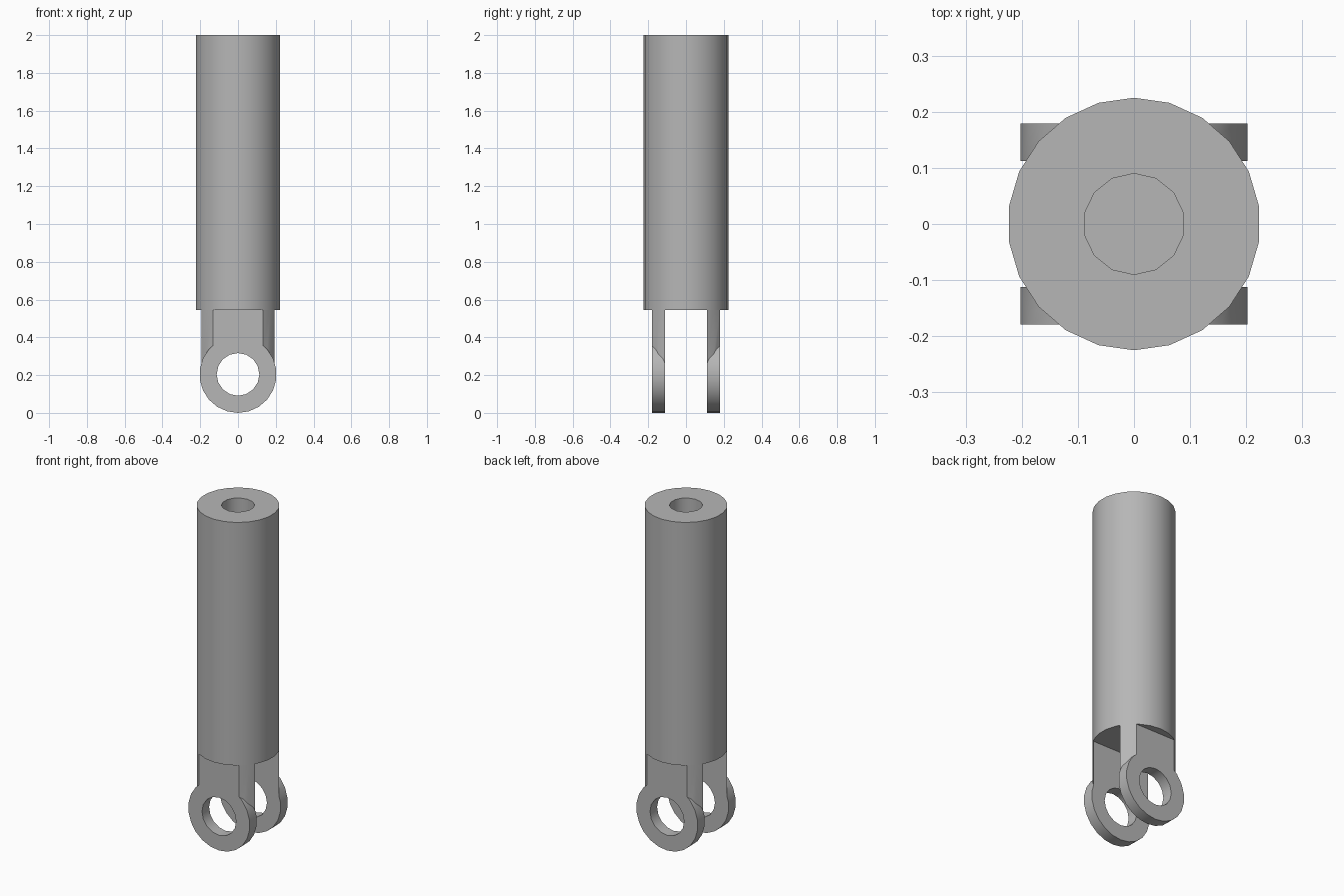
import bpy
from math import pi

cube = bpy.data.objects.get("Cube")
if cube:
    bpy.data.objects.remove(cube, do_unlink=True)

TOP, SHOULDER, RADIUS = 2.0, 0.545, 0.225
EYE_Z, EYE_RADIUS, HOLE_RADIUS = 0.204, 0.204, 0.113
LUG_Y, LUG_THICK = 0.146, 0.067

grey = bpy.data.materials.new("grey metal")
grey.use_nodes = True
colour = (0.47, 0.47, 0.47, 1)
grey.diffuse_color = colour
grey.node_tree.nodes["Principled BSDF"].inputs["Base Color"].default_value = colour


def cylinder(name, sides, radius, z0, z1):
    """Upright cylinder between two heights."""
    bpy.ops.mesh.primitive_cylinder_add(vertices=sides, radius=radius, depth=z1 - z0,
                                        location=(0, 0, (z0 + z1) / 2))
    obj = bpy.context.object
    obj.name = name
    return obj


def disc(name, sides, radius, y, thick):
    """Cylinder lying along y at the height of the eye."""
    bpy.ops.mesh.primitive_cylinder_add(vertices=sides, radius=radius, depth=thick,
                                        location=(0, y, EYE_Z), rotation=(pi / 2, 0, 0))
    obj = bpy.context.object
    obj.name = name
    return obj


def combine(obj, other, operation):
    """Apply a boolean and discard the helper."""
    other.hide_render = True
    mod = obj.modifiers.new(operation, 'BOOLEAN')
    mod.operation, mod.object, mod.solver = operation, other, 'EXACT'
    bpy.context.view_layer.objects.active = obj
    bpy.ops.object.modifier_apply(modifier=mod.name)
    bpy.data.objects.remove(other, do_unlink=True)


def finish(obj):
    obj.data.materials.clear()
    obj.data.materials.append(grey)
    bpy.ops.object.select_all(action='DESELECT')
    obj.select_set(True)
    bpy.context.view_layer.objects.active = obj
    bpy.ops.object.shade_smooth_by_angle(angle=pi / 6)


# Barrel with a blind bore in its top
barrel = cylinder("barrel", 22, RADIUS, SHOULDER, TOP)
combine(barrel, cylinder("bore_cutter", 14, 0.09, 0.65, TOP + 0.1), 'DIFFERENCE')
finish(barrel)

# Clevis lugs: a slice of the barrel's outline joined to a round eye
for name, side in (("front_lug", -1), ("back_lug", 1)):
    y = side * LUG_Y
    lug = cylinder(name, 22, RADIUS, EYE_Z, SHOULDER)
    bpy.ops.mesh.primitive_cube_add(size=1, location=(0, y, 0.5))
    slab = bpy.context.object
    slab.scale = (1, LUG_THICK, 2)
    combine(lug, slab, 'INTERSECT')
    combine(lug, disc("eye", 22, EYE_RADIUS, y, LUG_THICK), 'UNION')
    combine(lug, disc("pin_cutter", 16, HOLE_RADIUS, y, 0.2), 'DIFFERENCE')
    finish(lug)
